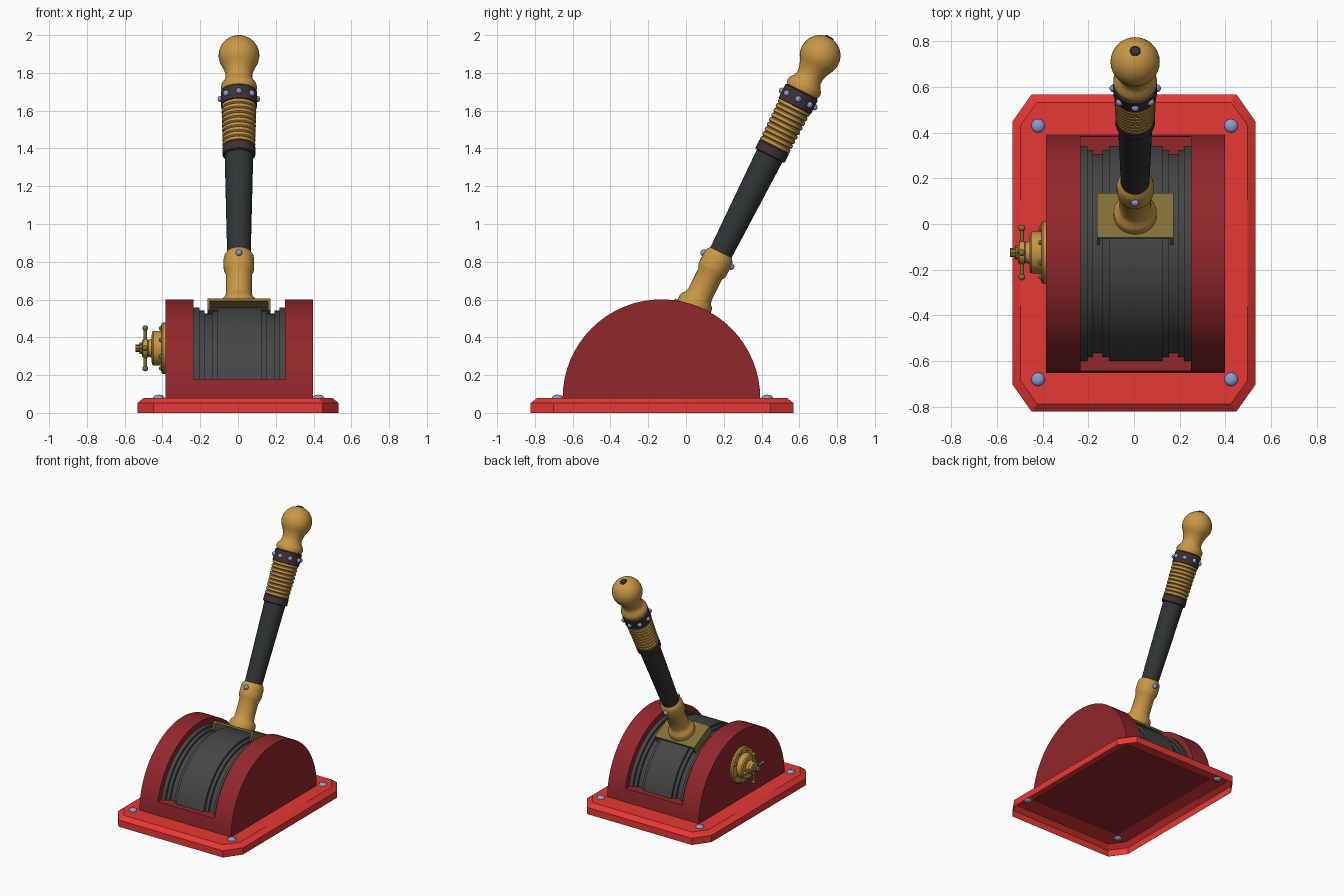
import bpy, bmesh
from math import sin, cos, pi, asin, radians
from mathutils import Matrix, Vector

if "Cube" in bpy.data.objects:
    bpy.data.objects.remove(bpy.data.objects["Cube"])

def mat(name, c):
    m = bpy.data.materials.new(name)
    m.diffuse_color = (*c, 1)
    m.use_nodes = True
    m.node_tree.nodes["Principled BSDF"].inputs["Base Color"].default_value = m.diffuse_color
    return m

RED = mat("bright_red", (.80, .04, .035))
DARKRED = mat("dark_red", (.29, .02, .025))
BRASS = mat("brass", (.58, .31, .06))
OLIVE = mat("aged_brass", (.22, .16, .04))
BLACK = mat("black_shaft", (.03, .035, .035))
DRUM = mat("drum_grey", (.06, .06, .062))
LEATHER = mat("leather", (.05, .03, .032))
STEEL = mat("blue_steel", (.25, .33, .65))

def finish(name, bm, material, matrix=Matrix()):
    bmesh.ops.recalc_face_normals(bm, faces=bm.faces)
    me = bpy.data.meshes.new(name)
    bm.to_mesh(me)
    bm.free()
    ob = bpy.data.objects.new(name, me)
    bpy.context.collection.objects.link(ob)
    me.materials.append(material)
    ob.matrix_world = matrix
    bpy.ops.object.select_all(action='DESELECT')
    ob.select_set(True)
    bpy.context.view_layer.objects.active = ob
    bpy.ops.object.shade_smooth_by_angle(angle=radians(32))
    return ob

def skin(bm, rows, closed):
    """Bridge consecutive rows of points with quads."""
    vs = [[bm.verts.new(p) for p in r] for r in rows]
    n = len(rows[0])
    for a, b in zip(vs, vs[1:]):
        for i in range(n if closed else n - 1):
            j = (i + 1) % n
            bm.faces.new((a[i], a[j], b[j], b[i]))
    return vs

def lathe(name, profile, material, matrix, seg=32):
    """Revolve (radius, height) points round local z and cap both ends."""
    bm = bmesh.new()
    rows = [[(r * cos(2 * pi * i / seg), r * sin(2 * pi * i / seg), h) for i in range(seg)]
            for r, h in profile]
    vs = skin(bm, rows, True)
    bm.faces.new(vs[0])
    bm.faces.new(vs[-1])
    return finish(name, bm, material, matrix)

def extrude_x(name, yz, x0, x1, material):
    bm = bmesh.new()
    vs = skin(bm, [[(x, y, z) for y, z in yz] for x in (x0, x1)], True)
    for v in vs:
        bm.faces.new(v)
    return finish(name, bm, material)

def rivets(name, places, r, material, matrix=Matrix(), flat=1):
    bm = bmesh.new()
    for p in places:
        bmesh.ops.create_uvsphere(bm, u_segments=12, v_segments=8, radius=r,
                                  matrix=Matrix.Translation(p) @ Matrix.Diagonal((1, 1, flat, 1)))
    return finish(name, bm, material, matrix)

def box(bm, c, s):
    bmesh.ops.create_cube(bm, size=1, matrix=Matrix.Translation(c) @ Matrix.Diagonal((*s, 1)))

def ring(r, h, n, start=0):
    return [Vector((r * cos(start + 2 * pi * i / n), r * sin(start + 2 * pi * i / n), h)) for i in range(n)]

# Base plate: hollow shell with clipped corners and a sloped top edge
def octagon(d, z):
    x, y, cx, cy = .533 - d, .695 - d, .085 - d * .3, .12 - d * .5
    pts = [(x, y - cy), (x - cx, y), (-x + cx, y), (-x, y - cy),
           (-x, -y + cy), (-x + cx, -y), (x - cx, -y), (x, -y + cy)]
    return [(px, py - .127, z) for px, py in pts]
bm = bmesh.new()
vs = skin(bm, [octagon(0, 0), octagon(0, .052), octagon(.035, .08)], True)
bm.faces.new(vs[-1])
finish("base_plate", bm, RED)
rivets("base_bolts", [(x, y, .08) for x in (-.42, .425) for y in (-.68, .43)], .03, STEEL, flat=.55)

# Housing: two half-round cheeks with a low bridge between them
CY, CZ, R = -.13, .078, .523
arc = [(CY + R * cos(pi * i / 32), CZ + R * sin(pi * i / 32)) for i in range(33)]
extrude_x("left_cheek", arc, -.385, -.235, DARKRED)
extrude_x("right_cheek", arc, .25, .398, DARKRED)
a0 = asin(.102 / R)
low = [(CY + R * cos(a), CZ + R * sin(a)) for a in (0, a0 / 2, a0, pi - a0, pi - a0 / 2, pi)]
extrude_x("slot_floor", low, -.235, .25, DARKRED)

# Grooved drum, mirrored profile of (x offset, radius)
half = [(-.2425, .48), (-.212, .48), (-.212, .463), (-.186, .463), (-.186, .447), (-.145, .447),
        (-.145, .463), (-.118, .463), (-.118, .48)]
profile = half + [(-x, r) for x, r in reversed(half)]
rows = []
for x, r in profile:
    s = asin(.102 / r)
    rows.append([(x + .0075, CY + r * cos(s + (pi - 2 * s) * i / 32), CZ + r * sin(s + (pi - 2 * s) * i / 32))
                 for i in range(33)])
bm = bmesh.new()
skin(bm, rows, False)
finish("grooved_drum", bm, DRUM)

# Lever: everything sits on one tilted axis
LEVER = Matrix.Translation((.005, .045, .57)) @ Matrix.Rotation(-radians(26.7), 4, 'X')
bm = bmesh.new()
box(bm, (0, 0, -.022), (.335, .216, .014))
for s in (-1, 1):
    box(bm, (s * .16, 0, -.05), (.014, .216, .066))
finish("lever_saddle", bm, OLIVE, LEVER)
lathe("lever_socket", [(.094, -.02), (.094, .015), (.088, .03), (.074, .045), (.069, .07), (.069, .185),
                       (.079, .205), (.081, .22), (.081, .275), (.076, .295), (.064, .312)], BRASS, LEVER)
rivets("socket_rivets", [(0, -.081, .27), (0, .081, .27)], .018, STEEL, LEVER)
lathe("lever_shaft", [(.062, .28), (.076, .91)], BLACK, LEVER)
lathe("lower_collar", [(.08, .885), (.087, .89), (.087, .935), (.08, .942)], LEATHER, LEVER)

# Ribbed grip
grip = []
for i in range(9):
    h, r = .938 + i * .0275, .083 + i * .0007
    grip += [(r - .006, h), (r + .003, h + .006), (r + .004, h + .014), (r + .003, h + .0215)]
lathe("ribbed_grip", grip, BRASS, LEVER)
lathe("upper_collar", [(.088, 1.178), (.096, 1.182), (.096, 1.262), (.088, 1.266)], LEATHER, LEVER)
rivets("collar_rivets", ring(.096, 1.222, 8), .017, STEEL, LEVER)

# Ball knob with moulded neck and a dark end pin
knob = [(.08, 1.26), (.092, 1.272), (.096, 1.29), (.092, 1.308), (.079, 1.325), (.07, 1.345), (.071, 1.37), (.08, 1.4)]
knob += [(.108 * cos(a), 1.48 + .108 * sin(a)) for a in [radians(-34 + i * 9.4) for i in range(14)]]
lathe("ball_knob", knob, BRASS, LEVER)
lathe("knob_pin", [(.025, 1.56), (.025, 1.587), (.018, 1.592)], BLACK, LEVER, 16)

# Side hub: stepped flange, cross handle and end nut
HUB = Matrix.Translation((-.38, -.125, .342)) @ Matrix.Rotation(-pi / 2, 4, 'Y')
lathe("hub_flange", [(.137, -.01), (.137, .018), (.13, .026), (.092, .028), (.092, .068), (.085, .076),
                     (.05, .078), (.045, .095), (.05, .1), (.05, .122), (.044, .127)], BRASS, HUB)
rivets("hub_bolts", ring(.115, .027, 8, pi / 8), .012, OLIVE, HUB)
bm = bmesh.new()
for i in range(2):
    bmesh.ops.create_cone(bm, cap_ends=True, segments=12, radius1=.009, radius2=.009, depth=.21,
                          matrix=Matrix.Translation((0, 0, .111)) @ Matrix.Rotation(pi / 2, 4, 'XY'[i]))
finish("hub_cross_bars", bm, OLIVE, HUB)
rivets("hub_bar_ends", ring(.107, .111, 4), .015, OLIVE, HUB)
lathe("hub_end_nut", [(.03, .12), (.03, .142), (.02, .142), (.02, .162)], OLIVE, HUB, 8)
